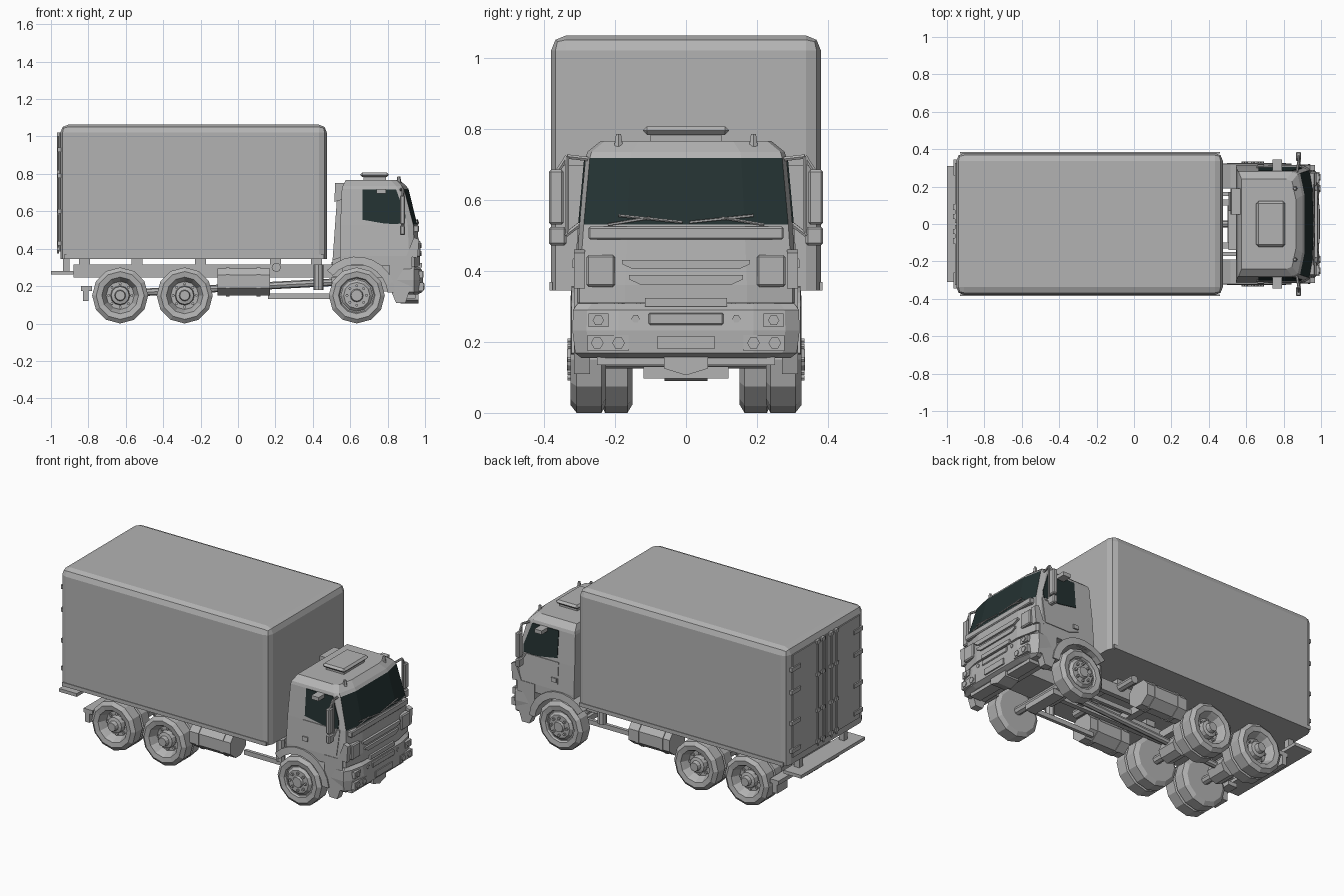
import bpy, bmesh, math
from mathutils import Vector

def material(name, rgb):
    m = bpy.data.materials.new(name)
    m.diffuse_color = (*rgb, 1)
    return m

GREY = material("grey_paint", (0.45, 0.45, 0.45))
GLASS = material("dark_glass", (0.017, 0.031, 0.031))

def mesh(name, verts, faces, mat=GREY):
    bm = bmesh.new()
    vs = [bm.verts.new(v) for v in verts]
    for f in faces:
        bm.faces.new([vs[i] for i in f])
    bmesh.ops.recalc_face_normals(bm, faces=bm.faces)
    me = bpy.data.meshes.new(name)
    bm.to_mesh(me)
    bm.free()
    me.materials.append(mat)
    ob = bpy.data.objects.new(name, me)
    bpy.context.collection.objects.link(ob)
    return ob

def loft(name, rings, mat=GREY):
    """Closed solid through rings with equal point counts."""
    n = len(rings[0])
    faces = [(k*n+i, k*n+(i+1) % n, (k+1)*n+(i+1) % n, (k+1)*n+i)
             for k in range(len(rings)-1) for i in range(n)]
    faces += [tuple(range(n)), tuple(range((len(rings)-1)*n, len(rings)*n))]
    return mesh(name, [p for r in rings for p in r], faces, mat)

def box(name, x, y, z, mat=GREY, bevel=0):
    ob = loft(name, [[(a, b, c) for a, b in ((x[0], y[0]), (x[1], y[0]), (x[1], y[1]), (x[0], y[1]))]
                     for c in z], mat)
    if bevel:
        m = ob.modifiers.new("bevel", 'BEVEL')
        m.width, m.segments = bevel, 1
    return ob

def side_prism(name, pts, y0, y1, mat=GREY):
    return loft(name, [[(x, y, z) for x, z in pts] for y in (y0, y1)], mat)

def tube(name, a, b, r, n=8, r2=None):
    a, b = Vector(a), Vector(b)
    q = (b-a).to_track_quat('Z', 'Y')
    ring = lambda c, rad: [c + q @ Vector((rad*math.cos(t*math.tau/n), rad*math.sin(t*math.tau/n), 0))
                           for t in range(n)]
    return loft(name, [ring(a, r), ring(b, r if r2 is None else r2)])

def lathe_y(name, cx, cz, prof, s, n=12):
    return loft(name, [[(cx+r*math.sin(t*math.tau/n), s*y, cz-r*math.cos(t*math.tau/n))
                        for t in range(n)] for y, r in prof])

# Cargo box with rounded upright and top edges
cargo = box("cargo_box", (-0.95, 0.475), (-0.38, 0.38), (0.345, 1.063))
bm = bmesh.new()
bm.from_mesh(cargo.data)
edges = [e for e in bm.edges if max(v.co.z for v in e.verts) > 0.5]
bmesh.ops.bevel(bm, geom=edges, offset=0.042, segments=2, profile=0.5, affect='EDGES')
bm.to_mesh(cargo.data)
bm.free()

# Rear doors, lock rods, hinges and platform
for s in (-1, 1):
    door = sorted((s*0.005, s*0.325))
    box("rear_door", (-0.956, -0.945), door, (0.385, 1.015))
    for y in (0.04, 0.09):
        tube("lock_rod", (-0.962, s*y, 0.375), (-0.962, s*y, 1.02), 0.006, 6)
        for z in (0.39, 0.58, 0.8, 1.0):
            box("rod_clamp", (-0.967, -0.95), sorted((s*(y-0.014), s*(y+0.014))), (z, z+0.02))
    for z in (0.43, 0.6, 0.79, 0.93):
        box("door_hinge", (-0.964, -0.93), sorted((s*0.26, s*0.345)), (z-0.012, z+0.012))
    box("platform_bracket", (-0.935, -0.9), sorted((s*0.2, s*0.235)), (0.27, 0.35))
    box("sill_rail", (-0.93, 0.46), sorted((s*0.376, s*0.384)), (0.345, 0.368))
box("rear_platform", (-1.0, -0.88), (-0.31, 0.31), (0.262, 0.282))

# Chassis frame
for s in (-1, 1):
    box("frame_rail", (-0.88, 0.88), sorted((s*0.1, s*0.13)), (0.245, 0.315))
    for x in (-0.82, -0.54, -0.2, 0.2, 0.42):
        box("box_mount", (x-0.03, x+0.03), sorted((s*0.095, s*0.135)), (0.31, 0.35))
    box("tail_lamp_bracket", (-0.84, -0.78), sorted((s*0.13, s*0.3)), (0.175, 0.2))
    box("tail_lamp", (-0.83, -0.8), sorted((s*0.2, s*0.3)), (0.12, 0.2))
    box("lower_bar", (0.16, 0.6), sorted((s*0.15, s*0.17)), (0.132, 0.16))
    tube("air_cylinder", (0.43, s*0.2, 0.18), (0.43, s*0.2, 0.315), 0.027)
    box("cylinder_bracket", (0.41, 0.45), sorted((s*0.12, s*0.2)), (0.25, 0.28))
    tube("air_tank", (0.205, s*0.13, 0.3), (0.205, s*0.25, 0.3), 0.025)
for x in (-0.86, -0.63, -0.45, -0.285, 0.0, 0.3, 0.55):
    box("cross_member", (x-0.02, x+0.02), (-0.12, 0.12), (0.255, 0.3))
tube("drive_shaft", (-0.63, 0, 0.16), (0.5, 0, 0.22), 0.02)
box("engine", (0.5, 0.88), (-0.1, 0.1), (0.17, 0.33))

# Fuel tanks with straps
def tank_ring(x, g):
    c = [(-0.025, 0.15), (0.025, 0.15), (0.075, 0.19), (0.075, 0.26),
         (0.045, 0.295), (-0.045, 0.295), (-0.075, 0.26), (-0.075, 0.19)]
    return [(x, (0.24+a*g), 0.222+(b-0.222)*g) for a, b in c]
for s in (-1, 1):
    parts = [(-0.11, 0.17, 1.0), (-0.065, -0.045, 1.06), (0.1, 0.12, 1.06)]
    for i, (x0, x1, g) in enumerate(parts):
        rings = [[(x, s*y, z) for x, y, z in tank_ring(xx, g)] for xx in (x0, x1)]
        loft("tank_strap" if i else "fuel_tank", rings)

# Wheels and axles
WZ = 0.15
for x, front in ((-0.63, False), (-0.285, False), (0.635, True)):
    tube("axle", (x, -0.29, WZ), (x, 0.29, WZ), 0.025)
    if not front:
        tube("differential", (x, -0.06, WZ), (x, 0.06, WZ), 0.06)
    for s in (-1, 1):
        if front:
            prof = [(0.225, 0.05), (0.225, 0.125), (0.238, 0.15), (0.308, 0.15), (0.325, 0.128), (0.32, 0.098),
                    (0.308, 0.092), (0.308, 0.085), (0.322, 0.07), (0.322, 0.035), (0.335, 0.03)]
        else:
            prof = [(0.15, 0.05), (0.15, 0.125), (0.165, 0.15), (0.228, 0.15), (0.235, 0.135), (0.242, 0.15),
                    (0.308, 0.15), (0.325, 0.128), (0.32, 0.098), (0.305, 0.09), (0.27, 0.075),
                    (0.27, 0.052), (0.3, 0.048), (0.305, 0.03), (0.33, 0.026)]
        lathe_y("wheel", x, WZ, prof, s)
        br, by = (0.052, 0.32) if front else (0.062, 0.268)
        for k in range(8):
            a = k*math.tau/8
            p = (x+br*math.cos(a), s*by, WZ+br*math.sin(a))
            tube("wheel_bolt", p, (p[0], s*(by+0.014), p[2]), 0.008, 6)

# Cab shell; the front faces between the glass rings become the windshield
CAB = [(0.31, 0.545, 0.945, 0.972, 0.312), (0.36, 0.545, 0.945, 0.972, 0.312), (0.53, 0.547, 0.937, 0.958, 0.3),
       (0.718, 0.555, 0.888, 0.912, 0.283), (0.735, 0.56, 0.875, 0.9, 0.278), (0.766, 0.575, 0.845, 0.865, 0.24)]
def cab_ring(z, xb, xs, xc, h):
    half = [(xb, h), (xs-0.03, h), (xs, h-0.012), (xc, h*0.55)]
    return [(x, y, z) for x, y in half] + [(x, -y, z) for x, y in reversed(half)]
cab = loft("cab", [cab_ring(*c) for c in CAB])
cab.data.materials.append(GLASS)
for p in cab.data.polygons:
    if p.normal.x > 0.7 and 0.54 < p.center.z < 0.7:
        p.material_index = 1

def cab_y(z):
    for a, b in zip(CAB, CAB[1:]):
        if z <= b[0]:
            return a[4] + (b[4]-a[4])*(z-a[0])/(b[0]-a[0])
    return CAB[-1][4]

def side_plate(name, pts, s, d0, d1, mat=GREY):
    loft(name, [[(x, s*(cab_y(z)+d), z) for x, z in pts] for d in (d0, d1)], mat)

for s in (-1, 1):
    # Door, side glass and handles
    side_plate("cab_door", [(0.655, 0.4), (0.72, 0.375), (0.89, 0.375), (0.905, 0.53), (0.655, 0.53)], s, -0.004, 0.004)
    side_plate("side_window", [(0.665, 0.717), (0.845, 0.717), (0.895, 0.58), (0.893, 0.535),
                               (0.83, 0.532), (0.78, 0.535), (0.665, 0.555)], s, -0.003, 0.004, GLASS)
    side_plate("door_handle", [(0.66, 0.41), (0.695, 0.41), (0.695, 0.435), (0.66, 0.435)], s, 0, 0.012)
    # Wheel arch
    arc = lambda r, a0, a1, n: [(0.635+r*math.cos(math.radians(a0+(a1-a0)*i/n)),
                                 0.15+r*math.sin(math.radians(a0+(a1-a0)*i/n))) for i in range(n+1)]
    inner, outer = arc(0.166, 5, 140, 9), arc(0.208, 5, 140, 9)
    rings = [[(inner[i][0], s*0.19, inner[i][1]), (outer[i][0], s*0.19, outer[i][1]),
              (outer[i][0], s*0.322, outer[i][1]), (inner[i][0], s*0.326, inner[i][1])] for i in range(10)]
    loft("wheel_arch", rings)
    # Entry step and lower side
    box("lower_side", (0.81, 0.93), sorted((s*0.2, s*0.315)), (0.17, 0.36))
    side_prism("entry_step", [(0.82, 0.17), (0.845, 0.11), (0.895, 0.11), (0.915, 0.17)], s*0.27, s*0.315)
    # Mirrors with arms
    box("main_mirror", (0.865, 0.893), sorted((s*0.345, s*0.386)), (0.53, 0.685), bevel=0.006)
    box("wide_mirror", (0.865, 0.893), sorted((s*0.337, s*0.386)), (0.472, 0.524), bevel=0.006)
    tube("mirror_arm", (0.87, s*0.275, 0.715), (0.88, s*0.335, 0.722), 0.007, 6)
    tube("mirror_arm", (0.88, s*0.335, 0.722), (0.88, s*0.362, 0.68), 0.007, 6)
    tube("mirror_post", (0.885, s*0.335, 0.72), (0.885, s*0.335, 0.5), 0.006, 6)
    tube("mirror_arm", (0.88, s*0.295, 0.535), (0.885, s*0.34, 0.5), 0.007, 6)
    box("door_mirror", (0.74, 0.79), sorted((s*0.28, s*0.345)), (0.695, 0.718))
    # Roof marker, wiper
    tube("roof_marker", (0.86, s*0.19, 0.75), (0.86, s*0.19, 0.786), 0.014, 6, 0.008)
    tube("wiper", (0.964, s*0.01+0.0, 0.537), (0.957, s*0.19, 0.556), 0.004, 5)
    tube("wiper_arm", (0.96, s*0.22, 0.53), (0.96, s*0.1, 0.55), 0.004, 5)
    # Front corner panel
    box("corner_panel", (0.93, 0.975), sorted((s*0.2, s*0.28)), (0.355, 0.445), bevel=0.006)
    side_prism("corner_deflector", [(0.9, 0.36), (0.96, 0.35), (0.968, 0.45), (0.94, 0.46)], s*0.285, s*0.316)

# Roof hatch and intake stack behind the cab
box("hatch_base", (0.67, 0.79), (-0.1, 0.1), (0.76, 0.79))
box("roof_hatch", (0.653, 0.808), (-0.122, 0.122), (0.783, 0.807), bevel=0.012)
side_prism("intake_duct", [(0.505, 0.33), (0.56, 0.33), (0.56, 0.68), (0.53, 0.68)], 0.07, 0.17)
side_prism("intake_head", [(0.515, 0.65), (0.565, 0.665), (0.572, 0.752), (0.52, 0.752)], 0.05, 0.19)
side_prism("cab_rear_mount", [(0.505, 0.25), (0.56, 0.25), (0.56, 0.36), (0.505, 0.34)], -0.14, 0.14)

# Grille, panel lip
box("panel_lip", (0.93, 0.968), (-0.275, 0.275), (0.488, 0.525), bevel=0.005)
for z, w in ((0.405, 0.18), (0.362, 0.16)):
    loft("grille_bar", [[(x, -w, z+0.026), (x, w, z+0.026), (x, w, z+0.014), (x, w-0.03, z),
                         (x, -w+0.03, z), (x, -w, z+0.014)] for x in (0.94, 0.981)])
box("badge_panel", (0.94, 0.984), (-0.115, 0.115), (0.3, 0.324))

# Bumper with lamps and number plate
def bumper_ring(z, d, h):
    half = [(0.83, h-0.006), (0.94, h), (0.972-d, h-0.04), (0.99-d, 0.19)]
    return [(x, y, z) for x, y in half] + [(x, -y, z) for x, y in reversed(half)]
loft("bumper", [bumper_ring(0.155, 0.03, 0.295), bumper_ring(0.168, 0.004, 0.312),
                bumper_ring(0.232, 0.0, 0.32), bumper_ring(0.29, 0.008, 0.318), bumper_ring(0.308, 0.03, 0.305)])
box("number_plate", (0.985, 0.995), (-0.08, 0.08), (0.18, 0.216))
box("bumper_vent", (0.97, 0.993), (-0.105, 0.105), (0.248, 0.282), bevel=0.004)
for s in (-1, 1):
    box("lower_lamp_frame", (0.96, 0.991), sorted((s*0.162, s*0.278)), (0.174, 0.22))
    box("upper_lamp_frame", (0.955, 0.988), sorted((s*0.218, s*0.274)), (0.242, 0.28))
    for y, z, r, x in ((0.19, 0.197, 0.018, 0.991), (0.25, 0.197, 0.018, 0.991),
                       (0.247, 0.261, 0.016, 0.988), (0.142, 0.265, 0.012, 0.985)):
        tube("lamp", (x-0.01, s*y, z), (x+0.005, s*y, z), r, 6)

# Underside nose parts
box("lower_lip", (0.88, 0.95), (-0.25, 0.25), (0.135, 0.158))
loft("tow_nose", [[(x, -0.062, 0.158), (x, 0.062, 0.158), (x, 0.062, 0.125),
                   (x, 0, 0.106), (x, -0.062, 0.125)] for x in (0.87, 0.965)])
box("front_axle_beam", (0.6, 0.67), (-0.12, 0.12), (0.097, 0.13))
